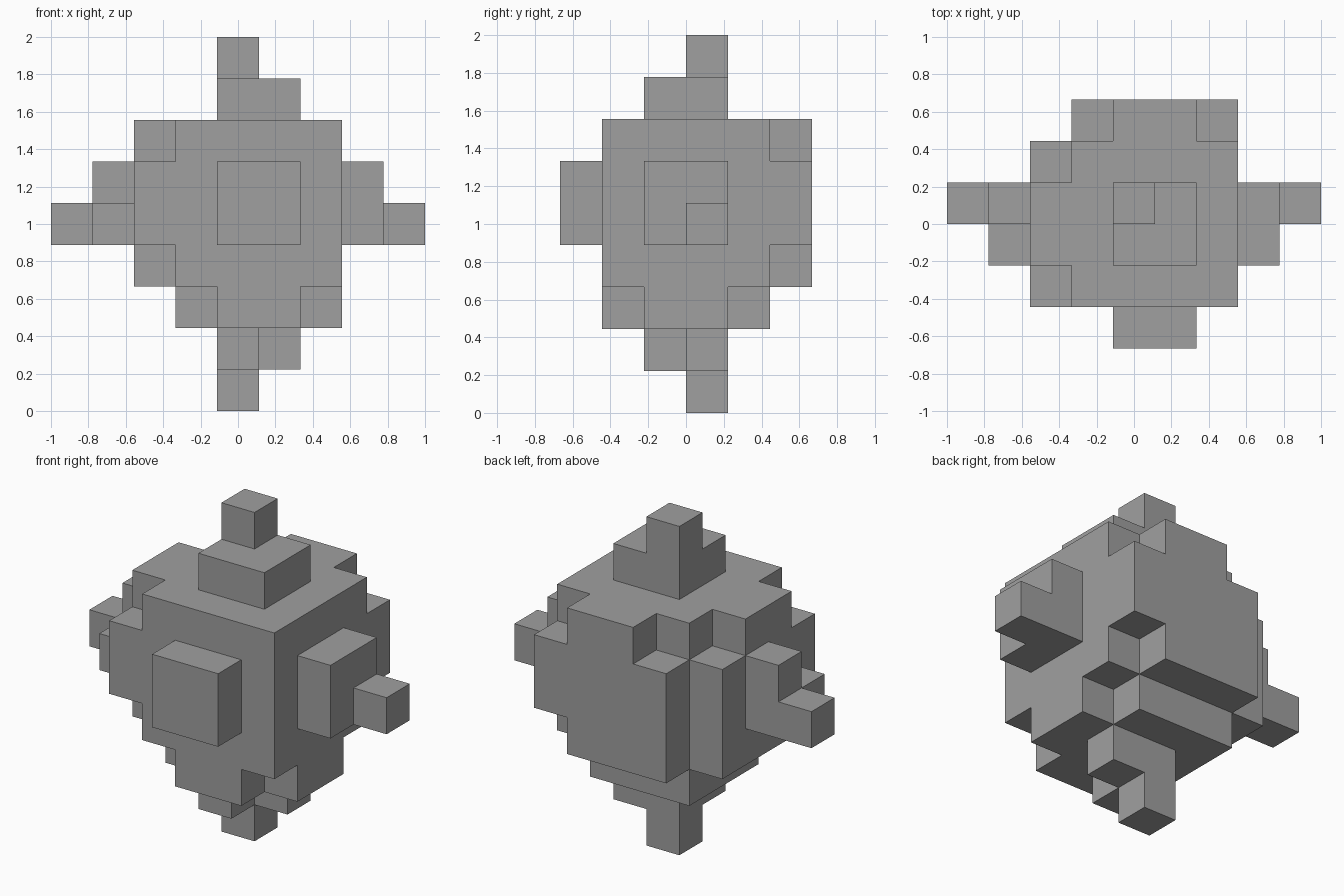
import bpy
import bmesh
from itertools import product
from mathutils import Vector

cube = bpy.data.objects.get("Cube")
if cube:
    bpy.data.objects.remove(cube, do_unlink=True)

UNIT = 2 / 9
ORIGIN = Vector((-4.5, -3, 0))

grey = bpy.data.materials.new("stone_grey")
grey.use_nodes = True
COLOUR = (0.35, 0.35, 0.35, 1)
grey.diffuse_color = COLOUR
grey.node_tree.nodes["Principled BSDF"].inputs["Base Color"].default_value = COLOUR


def block(xs, ys, zs):
    """Grid cells in the given inclusive ranges."""
    return set(product(*(range(a, b + 1) for a, b in (xs, ys, zs))))


# Core block with its worn corners and edges removed
core = block((2, 6), (1, 5), (2, 6))
core -= block((2, 2), (5, 5), (2, 6))   # back right upright edge
core -= block((2, 2), (1, 5), (2, 2))   # lower right edge
core -= block((2, 6), (5, 5), (2, 2))   # lower back edge
core -= {(2, 1, 6), (2, 4, 6), (3, 5, 6), (6, 5, 6)}   # upper corners
core -= {(2, 1, 3), (6, 5, 3)}                         # side corners
core -= {(3, 1, 2), (6, 1, 2), (6, 4, 2)}              # lower corners

# Stepped spikes on the faces of the core
parts = {
    "core_block": core,
    "top_spike": block((4, 5), (2, 3), (7, 7)) | {(4, 3, 8)},
    "bottom_spike": block((4, 5), (2, 3), (1, 1)) - {(5, 2, 1)} | {(4, 3, 0)},
    "left_spike": block((7, 7), (2, 3), (4, 5)) | {(8, 3, 4)},
    "right_spike": block((1, 1), (2, 3), (4, 5)) - {(1, 2, 5)} | {(0, 3, 4)},
    "front_plate": block((4, 5), (0, 0), (4, 5)),
}
filled = set().union(*parts.values())


def build_part(name, cells):
    """Make a mesh from the cell sides that are not against another cell."""
    bm = bmesh.new()
    corners = {}

    def corner(p):
        key = tuple(p)
        if key not in corners:
            corners[key] = bm.verts.new((Vector(p) + ORIGIN) * UNIT)
        return corners[key]

    for cell in sorted(cells):
        for axis, side in product(range(3), (0, 1)):
            neighbour = list(cell)
            neighbour[axis] += 2 * side - 1
            if tuple(neighbour) in filled:
                continue
            u, v = (axis + 1) % 3, (axis + 2) % 3
            loop = []
            for du, dv in ((0, 0), (1, 0), (1, 1), (0, 1)):
                p = list(cell)
                p[axis] += side
                p[u] += du
                p[v] += dv
                loop.append(corner(p))
            bm.faces.new(loop if side else loop[::-1])

    mesh = bpy.data.meshes.new(name)
    bm.to_mesh(mesh)
    bm.free()
    mesh.materials.append(grey)
    bpy.context.collection.objects.link(bpy.data.objects.new(name, mesh))


for part_name, part_cells in parts.items():
    build_part(part_name, part_cells)
